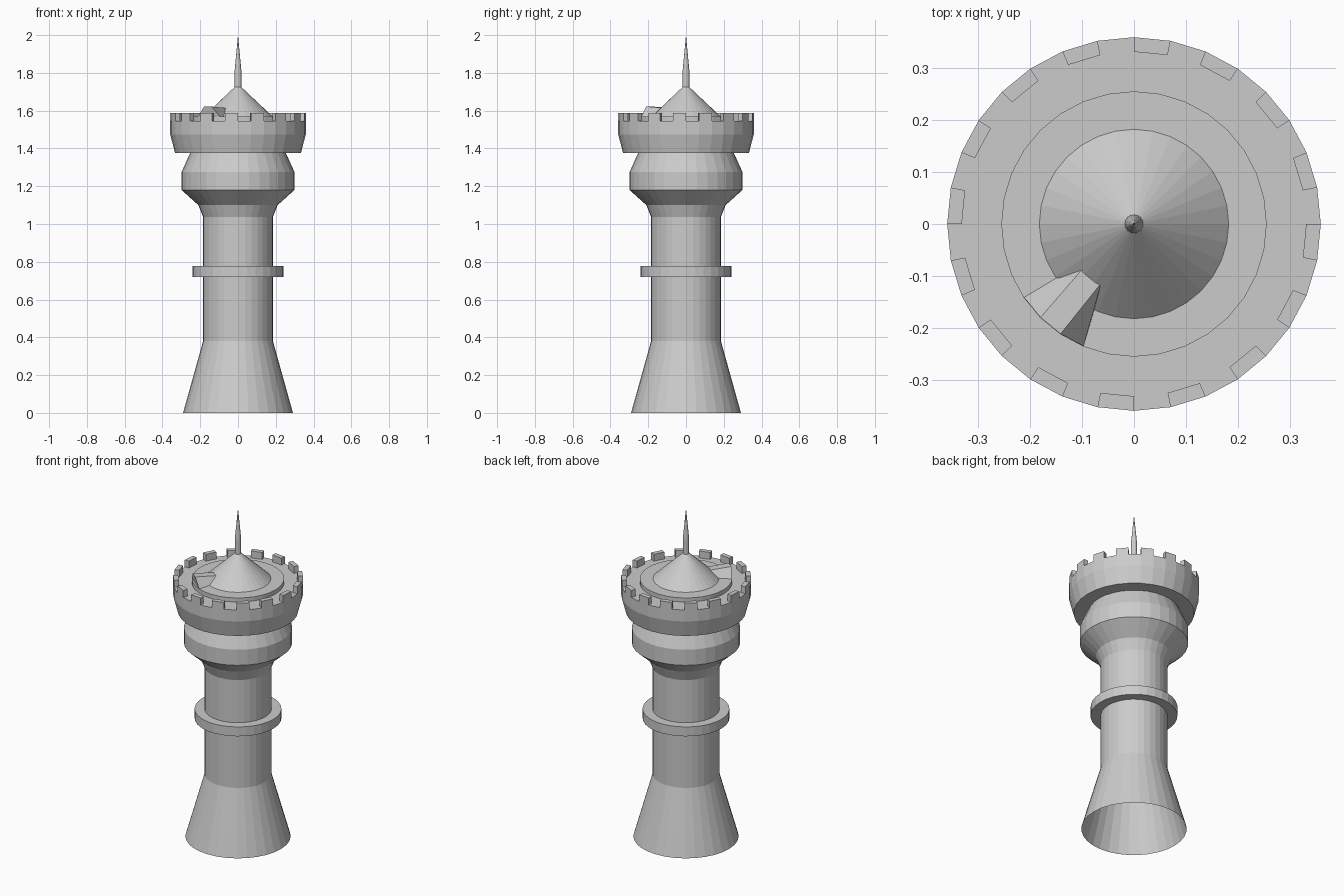
import bpy, bmesh, math

if "Cube" in bpy.data.objects:
    bpy.data.objects.remove(bpy.data.objects["Cube"])

SIDES = 32
stone = bpy.data.materials.new("grey stone")
stone.diffuse_color = (0.6, 0.6, 0.6, 1)
stone.use_nodes = True
stone.node_tree.nodes["Principled BSDF"].inputs["Base Color"].default_value = stone.diffuse_color


def finish(bm, name):
    mesh = bpy.data.meshes.new(name)
    bm.to_mesh(mesh)
    bm.free()
    mesh.materials.append(stone)
    obj = bpy.data.objects.new(name, mesh)
    bpy.context.collection.objects.link(obj)
    return obj


def polar(r, deg, z):
    a = math.radians(deg)
    return (r * math.cos(a), r * math.sin(a), z)


def lathe(name, profile, sides=SIDES):
    """Spin (radius, height) points round z; radius 0 becomes a pole."""
    bm = bmesh.new()
    rings = []
    for r, z in profile:
        if r == 0:
            rings.append([bm.verts.new((0, 0, z))] * sides)
        else:
            rings.append([bm.verts.new(polar(r, 360 * i / sides, z)) for i in range(sides)])
    for a, b in zip(rings, rings[1:]):
        for i in range(sides):
            j = (i + 1) % sides
            loop = list(dict.fromkeys((a[i], a[j], b[j], b[i])))
            bm.faces.new(loop)
    return finish(bm, name)


# Tower wall, open underneath, up to the battlement floor
lathe("tower_body", [
    (0.291, 0), (0.185, 0.38), (0.185, 1.037), (0.21, 1.10), (0.299, 1.18),
    (0.299, 1.275), (0.254, 1.375), (0.333, 1.375), (0.359, 1.475),
    (0.359, 1.545), (0.255, 1.545), (0.255, 1.57), (0.18, 1.57)])

# Band round the shaft
lathe("shaft_band", [(0.183, 0.72), (0.24, 0.72), (0.24, 0.777), (0.183, 0.777)])

# Conical roof and spire
lathe("roof_cone", [(0.182, 1.57), (0.018, 1.725)])
lathe("spire", [(0.018, 1.71), (0.018, 1.81), (0, 2.0)], 16)

# Battlements: a block on every second side
bm = bmesh.new()
step = 360 / SIDES
for k in range(0, SIDES, 2):
    a0, a1 = (k + 1) * step, (k + 2) * step
    low, high = [[bm.verts.new(polar(r, a, z))
                  for r, a in ((0.331, a0), (0.359, a0), (0.359, a1), (0.331, a1))]
                 for z in (1.54, 1.587)]
    bm.faces.new(high)
    for i in range(4):
        j = (i + 1) % 4
        bm.faces.new((low[i], low[j], high[j], high[i]))
bmesh.ops.recalc_face_normals(bm, faces=bm.faces)
finish(bm, "battlements")

# Dormer: arched section running from the platform edge into the roof
bm = bmesh.new()
outer = [bm.verts.new(polar(0.254, a, z)) for a, z in
         ((213.75, 1.57), (225, 1.622), (236.25, 1.622), (247.5, 1.57))]
inner = [bm.verts.new(polar(r, a, z)) for r, a, z in
         ((0.175, 215, 1.57), (0.13, 221, 1.614), (0.13, 241, 1.614), (0.16, 244, 1.57))]
bm.faces.new(outer)
bm.faces.new(inner[::-1])
for i in range(4):
    j = (i + 1) % 4
    bm.faces.new((outer[j], outer[i], inner[i], inner[j]))
bmesh.ops.recalc_face_normals(bm, faces=bm.faces)
finish(bm, "dormer")
